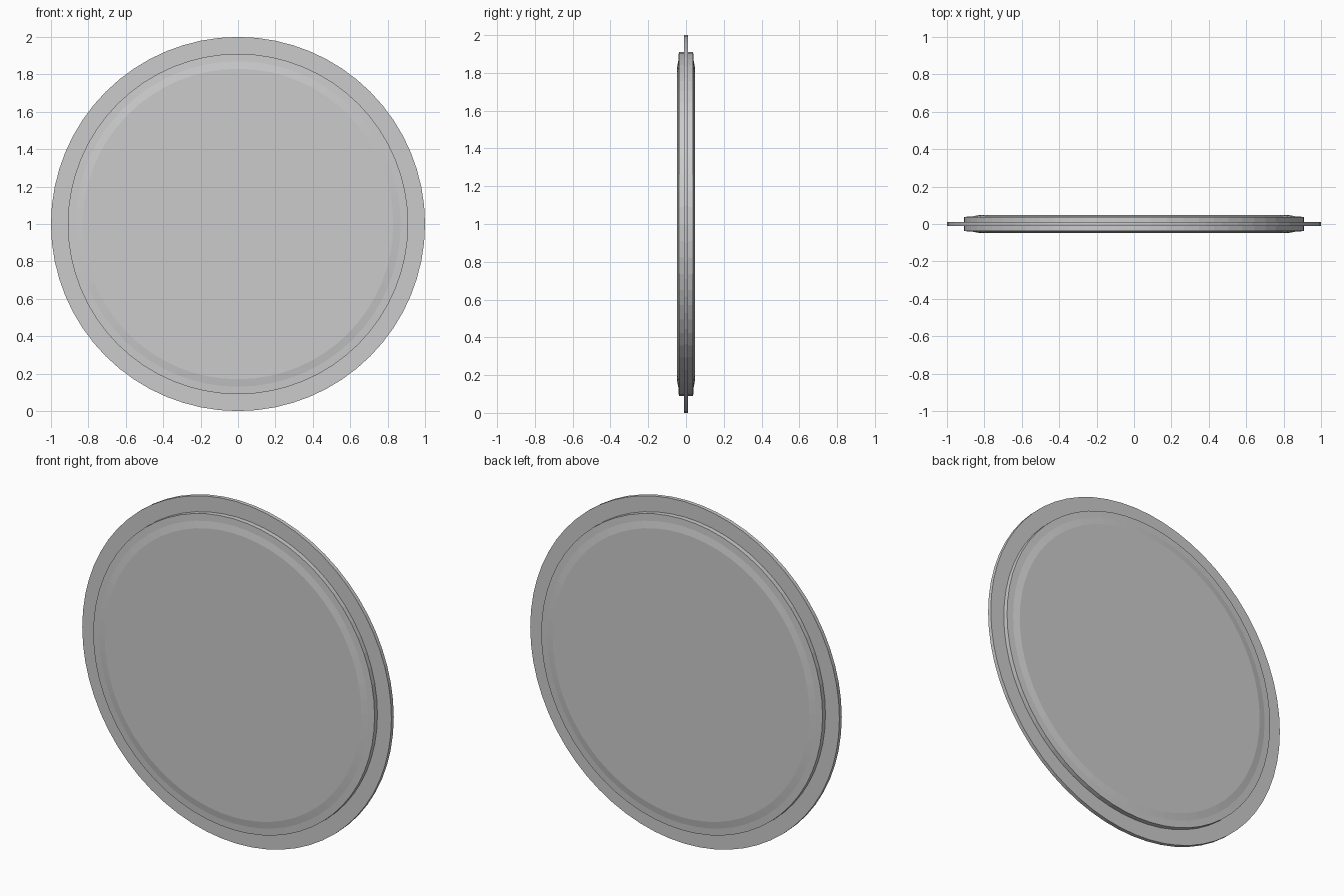
import bpy, bmesh, math

if "Cube" in bpy.data.objects:
    bpy.data.objects.remove(bpy.data.objects["Cube"])

SIDES = 64


def lathe(name, profile):
    """Spin a closed (radius, y) profile around the y axis, centred at z = 1."""
    bm = bmesh.new()
    rings = []
    for r, y in profile:
        rings.append([bm.verts.new((r * math.cos(2 * math.pi * i / SIDES), y,
                                    1 + r * math.sin(2 * math.pi * i / SIDES)))
                      for i in range(SIDES)])
    for a, b in zip(rings, rings[1:]):
        for i in range(SIDES):
            j = (i + 1) % SIDES
            bm.faces.new((a[i], a[j], b[j], b[i]))
    # flat front and back discs
    bm.faces.new(rings[0])
    bm.faces.new(rings[-1])
    bmesh.ops.recalc_face_normals(bm, faces=bm.faces)
    mesh = bpy.data.meshes.new(name)
    bm.to_mesh(mesh)
    bm.free()
    obj = bpy.data.objects.new(name, mesh)
    bpy.context.collection.objects.link(obj)


# thick central disc with a stepped bevel, mirrored front to back
half = [(0.83, 0.047), (0.87, 0.04), (0.91, 0.038)]
lathe("disc_body", [(r, -y) for r, y in half] + half[::-1])

# thin outer flange
lathe("rim_flange", [(1.0, -0.011), (1.0, 0.011)])
